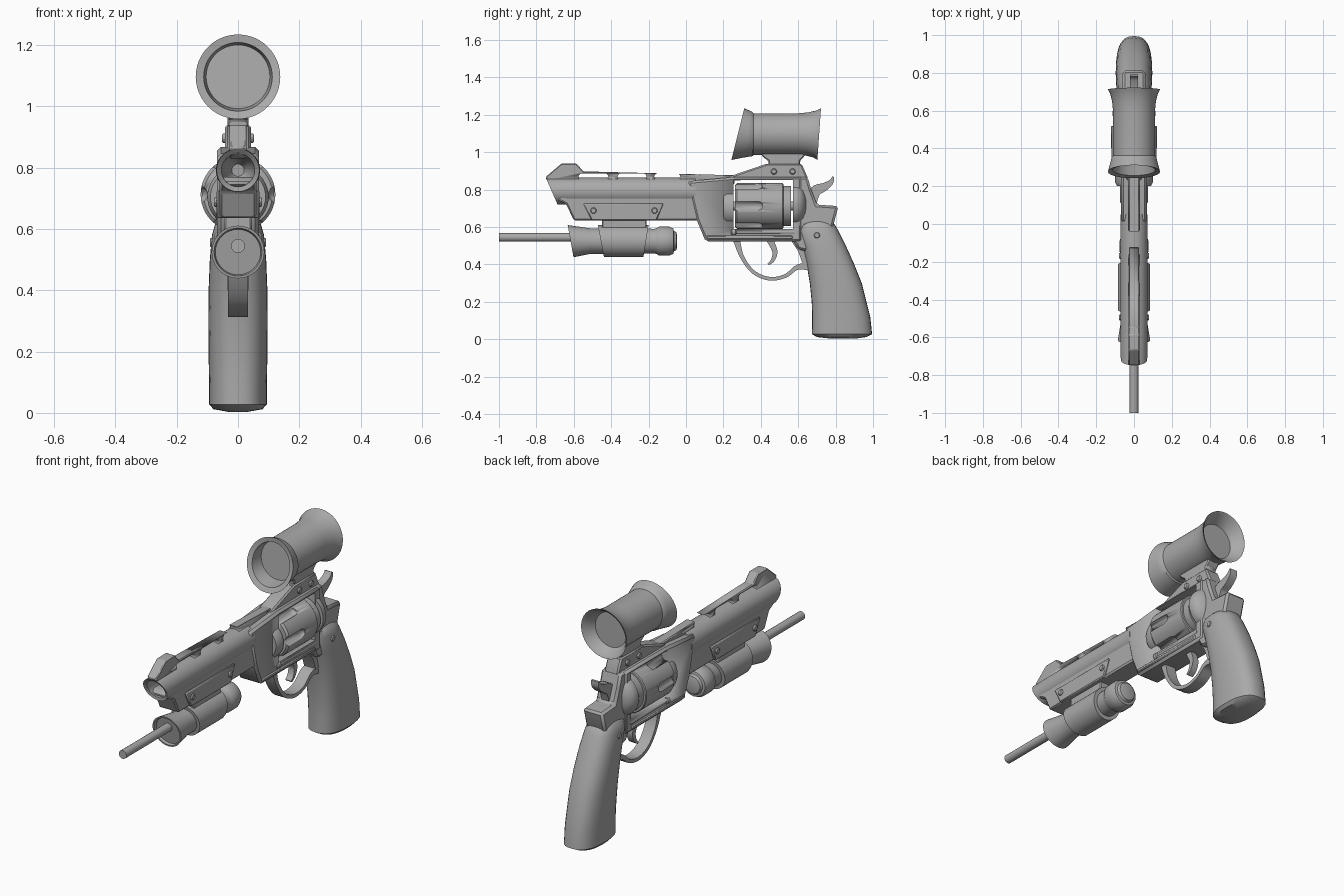
import bpy, bmesh, math
from mathutils import Vector

metal = bpy.data.materials.new("grey metal")
metal.diffuse_color = (0.4, 0.4, 0.4, 1)


def finish(name, bm, smooth=True):
    bmesh.ops.recalc_face_normals(bm, faces=bm.faces)
    me = bpy.data.meshes.new(name)
    bm.to_mesh(me)
    bm.free()
    me.materials.append(metal)
    ob = bpy.data.objects.new(name, me)
    bpy.context.collection.objects.link(ob)
    if smooth:
        select(ob)
        bpy.ops.object.shade_smooth_by_angle(angle=math.radians(35))
    return ob


def select(ob):
    bpy.ops.object.select_all(action='DESELECT')
    ob.select_set(True)
    bpy.context.view_layer.objects.active = ob


def modify(ob, kind, **settings):
    mod = ob.modifiers.new(kind.title(), kind)
    for key, value in settings.items():
        setattr(mod, key, value)
    select(ob)
    bpy.ops.object.modifier_apply(modifier=mod.name)


def skin(name, rings):
    """Bridge matching rings of points and cap both ends."""
    bm = bmesh.new()
    rows = [[bm.verts.new(p) for p in ring] for ring in rings]
    n = len(rows[0])
    for a, b in zip(rows, rows[1:]):
        for i in range(n):
            j = (i + 1) % n
            bm.faces.new((a[i], a[j], b[j], b[i]))
    bm.faces.new(rows[0])
    bm.faces.new(rows[-1])
    return finish(name, bm)


def lathe(name, z, profile, x=0, n=40):
    """Turned part along y; profile holds (y, radius, optional slant)."""
    rings = []
    for y, r, *s in profile:
        slant = s[0] if s else 0
        ring = []
        for i in range(n):
            a = math.tau * i / n
            dz = r * math.sin(a)
            ring.append((x + r * math.cos(a), y + slant * dz, z + dz))
        rings.append(ring)
    return skin(name, rings)


def plate(name, outline, half, bevel=0.0, x=0):
    """Side outline (y, z) extruded across x."""
    ob = skin(name, [[(x + s * half, y, z) for y, z in outline] for s in (-1, 1)])
    if bevel:
        modify(ob, 'BEVEL', width=bevel, segments=1, limit_method='ANGLE', angle_limit=0.6)
    return ob


def box(name, y0, y1, z0, z1, half, bevel=0.0):
    return plate(name, [(y0, z0), (y1, z0), (y1, z1), (y0, z1)], half, bevel)


def cut(ob, cutter):
    modify(ob, 'BOOLEAN', operation='DIFFERENCE', solver='EXACT', object=cutter)
    bpy.data.objects.remove(cutter)


def smooth_path(pts, steps=5):
    """Catmull-Rom interpolation of side points."""
    p = [Vector(q) for q in pts]
    p = [2 * p[0] - p[1]] + p + [2 * p[-1] - p[-2]]
    out = []
    for a, b, c, d in zip(p, p[1:], p[2:], p[3:]):
        for k in range(steps):
            t = k / steps
            out.append(0.5 * (2 * b + (c - a) * t + (2 * a - 5 * b + 4 * c - d) * t * t
                              + (3 * b - a - 3 * c + d) * t ** 3))
    return out + [p[-2]]


def strip(name, pts, half):
    """Curved bar; points hold (y, z, half thickness)."""
    path = smooth_path(pts)
    rings = []
    for i, p in enumerate(path):
        d = (path[min(i + 1, len(path) - 1)] - path[max(i - 1, 0)]).to_2d().normalized()
        ny, nz = -d.y * p.z, d.x * p.z
        rings.append([(-half, p.x + ny, p.y + nz), (half, p.x + ny, p.y + nz),
                      (half, p.x - ny, p.y - nz), (-half, p.x - ny, p.y - nz)])
    return skin(name, rings)


def bolts(name, y, z, reach, r=0.018):
    """Hexagonal bolt running across the body."""
    hexagon = [(y + r * math.cos(i * math.pi / 3), z + r * math.sin(i * math.pi / 3)) for i in range(6)]
    plate(name, hexagon, reach, 0.004)


# Barrel with slanted open muzzle
lathe("barrel", 0.792, [(-0.45, 0.02, -0.1), (-0.5, 0.04, -0.2), (-0.56, 0.05, -0.4), (-0.71, 0.054, -0.44),
                        (-0.718, 0.07, -0.44), (-0.6, 0.072), (0.05, 0.072)])

# Top rib with front sight and vent slots
rib = plate("top_rib", [(-0.74, 0.85), (-0.75, 0.868), (-0.666, 0.94), (-0.586, 0.94), (-0.548, 0.898),
                        (0.26, 0.877), (0.26, 0.83), (-0.70, 0.83)], 0.028, 0.005)
for y0, y1 in ((-0.575, -0.415), (-0.366, -0.21), (-0.17, -0.03)):
    r, zc = 0.019, 0.868
    arc = [math.pi * k / 8 for k in range(9)]
    outline = [(y1 - r + r * math.sin(a), zc - r * math.cos(a)) for a in arc]
    outline += [(y0 + r - r * math.sin(a), zc + r * math.cos(a)) for a in arc]
    cut(rib, plate("slot_cutter", outline, 0.1))

# Lug below the barrel and clamp plate
plate("barrel_lug", [(-0.69, 0.75), (-0.64, 0.722), (-0.60, 0.636), (0.1, 0.636), (0.1, 0.76), (-0.66, 0.77)],
      0.06, 0.008)
plate("clamp_plate", [(-0.55, 0.727), (-0.505, 0.636), (-0.157, 0.636), (-0.12, 0.727)], 0.07, 0.005)
for y in (-0.495, -0.168):
    bolts("clamp_bolt", y, 0.688, 0.079)

# Frame with cylinder window
frame = plate("frame_front", [(0.008, 0.845), (0.056, 0.64), (0.10, 0.535), (0.12, 0.522), (0.62, 0.522),
                              (0.62, 0.868), (0.26, 0.868)], 0.068, 0.012)
cut(frame, box("window_cutter", 0.255, 0.572, 0.59, 0.851, 0.3))
plate("frame_bridge", [(0.2, 0.85), (0.25, 0.877), (0.42, 0.935), (0.62, 0.935), (0.65, 0.866), (0.65, 0.852)],
      0.042, 0.008)
plate("frame_rear", [(0.572, 0.868), (0.65, 0.868), (0.67, 0.80), (0.70, 0.72), (0.815, 0.712), (0.785, 0.60),
                     (0.70, 0.46), (0.60, 0.48), (0.572, 0.53)], 0.06, 0.012)
lathe("front_shield", 0.705, [(0.2, 0.09), (0.22, 0.1), (0.253, 0.1)])
lathe("recoil_shield", 0.72, [(0.573, 0.115)] + [(0.59 + 0.062 * math.sin(a), 0.115 * math.cos(a))
      for a in (0, 0.3, 0.6, 0.9, 1.2, 1.45)])

# Fluted cylinder
drum = lathe("cylinder", 0.713, [(0.262, 0.112), (0.272, 0.122), (0.515, 0.122), (0.52, 0.118)], n=48)
for k in range(6):
    a = k * math.pi / 3
    cut(drum, lathe("flute_cutter", 0.713 + 0.125 * math.sin(a),
                    [(0.25, 0.026), (0.385, 0.026), (0.40, 0.021), (0.41, 0.01)], 0.125 * math.cos(a), 16))
lathe("extractor", 0.713, [(0.515, 0.108), (0.562, 0.108)])
lathe("cylinder_axle", 0.713, [(0.24, 0.025), (0.58, 0.025)], n=16)

# Crane rods beside the lower frame
for x in (-0.06, 0.06):
    lathe("crane_rod", 0.573, [(0.24, 0.012), (0.245, 0.018), (0.265, 0.018), (0.27, 0.011), (0.58, 0.011)], x, 12)
box("lower_rail", 0.11, 0.57, 0.535, 0.556, 0.074, 0.005)

# Hammer, trigger and guard
strip("hammer", [(0.66, 0.72, 0.035), (0.69, 0.79, 0.03), (0.74, 0.815, 0.022), (0.775, 0.84, 0.014),
                 (0.787, 0.87, 0.004)], 0.022)
strip("trigger", [(0.45, 0.53, 0.018), (0.475, 0.47, 0.014), (0.465, 0.425, 0.01), (0.44, 0.4, 0.005)], 0.018)
strip("trigger_guard", [(0.27, 0.53, 0.018), (0.3, 0.44, 0.011), (0.36, 0.36, 0.01), (0.445, 0.324, 0.01),
                        (0.53, 0.338, 0.01), (0.595, 0.385, 0.013), (0.66, 0.39, 0.022)], 0.032)
plate("guard_web", [(0.56, 0.53), (0.6, 0.47), (0.625, 0.40), (0.68, 0.40), (0.7, 0.53)], 0.035)

# Rounded grip lofted from (height, front, back, half width)
sections = [(0.003, 0.78, 0.90, 0.03), (0.012, 0.70, 0.965, 0.08), (0.028, 0.673, 0.995, 0.094),
            (0.12, 0.675, 0.985, 0.095), (0.2, 0.672, 0.965, 0.096), (0.3, 0.662, 0.94, 0.097),
            (0.4, 0.645, 0.9, 0.096), (0.5, 0.62, 0.855, 0.092), (0.58, 0.592, 0.815, 0.085),
            (0.615, 0.60, 0.795, 0.075), (0.635, 0.64, 0.76, 0.055)]
rings = []
for z, y0, y1, w in sections:
    ring = []
    for i in range(32):
        c, s = math.cos(math.tau * i / 32), math.sin(math.tau * i / 32)
        ring.append((math.copysign(abs(c) ** 0.8, c) * w,
                     (y0 + y1) / 2 + math.copysign(abs(s) ** 0.8, s) * (y1 - y0) / 2, z))
    rings.append(ring)
skin("grip", rings)
bolts("grip_bolt", 0.70, 0.556, 0.092)

# Scope with flared, recessed ends
lathe("scope", 1.097, [(0.35, 0.104, 0.1), (0.285, 0.112, 0.25), (0.277, 0.138, 0.25), (0.33, 0.124, 0.12),
                       (0.355, 0.118), (0.362, 0.111), (0.60, 0.111), (0.65, 0.116, 0.02), (0.69, 0.126, 0.05),
                       (0.712, 0.138, 0.07), (0.707, 0.128, 0.07), (0.65, 0.095)], n=48)
plate("scope_foot", [(0.40, 1.0), (0.41, 0.975), (0.44, 0.955), (0.44, 0.93), (0.61, 0.93), (0.61, 0.955),
                     (0.63, 0.975), (0.64, 1.0)], 0.035, 0.006)
box("scope_clamp", 0.42, 0.62, 0.868, 0.938, 0.042, 0.006)
for y in (0.47, 0.57):
    bolts("scope_bolt", y, 0.897, 0.052)

# Lamp under the barrel with its front rod
lathe("lamp_body", 0.525, [(-0.60, 0.074, -0.18), (-0.617, 0.078, -0.18), (-0.617, 0.086, -0.18),
                           (-0.51, 0.068), (-0.46, 0.068), (-0.17, 0.066), (-0.155, 0.07), (-0.145, 0.077),
                           (-0.09, 0.077), (-0.068, 0.068), (-0.065, 0.055), (-0.052, 0.048), (-0.047, 0.03)])
lathe("lamp_sleeve", 0.525, [(-0.455, 0.075, -0.19), (-0.455, 0.086, -0.19), (-0.214, 0.086, 0.16),
                             (-0.214, 0.075, 0.16)])
box("lamp_neck", -0.45, -0.21, 0.58, 0.645, 0.045, 0.006)
lathe("lamp_rod", 0.545, [(-1.0, 0.023), (-0.59, 0.023)], n=16)
